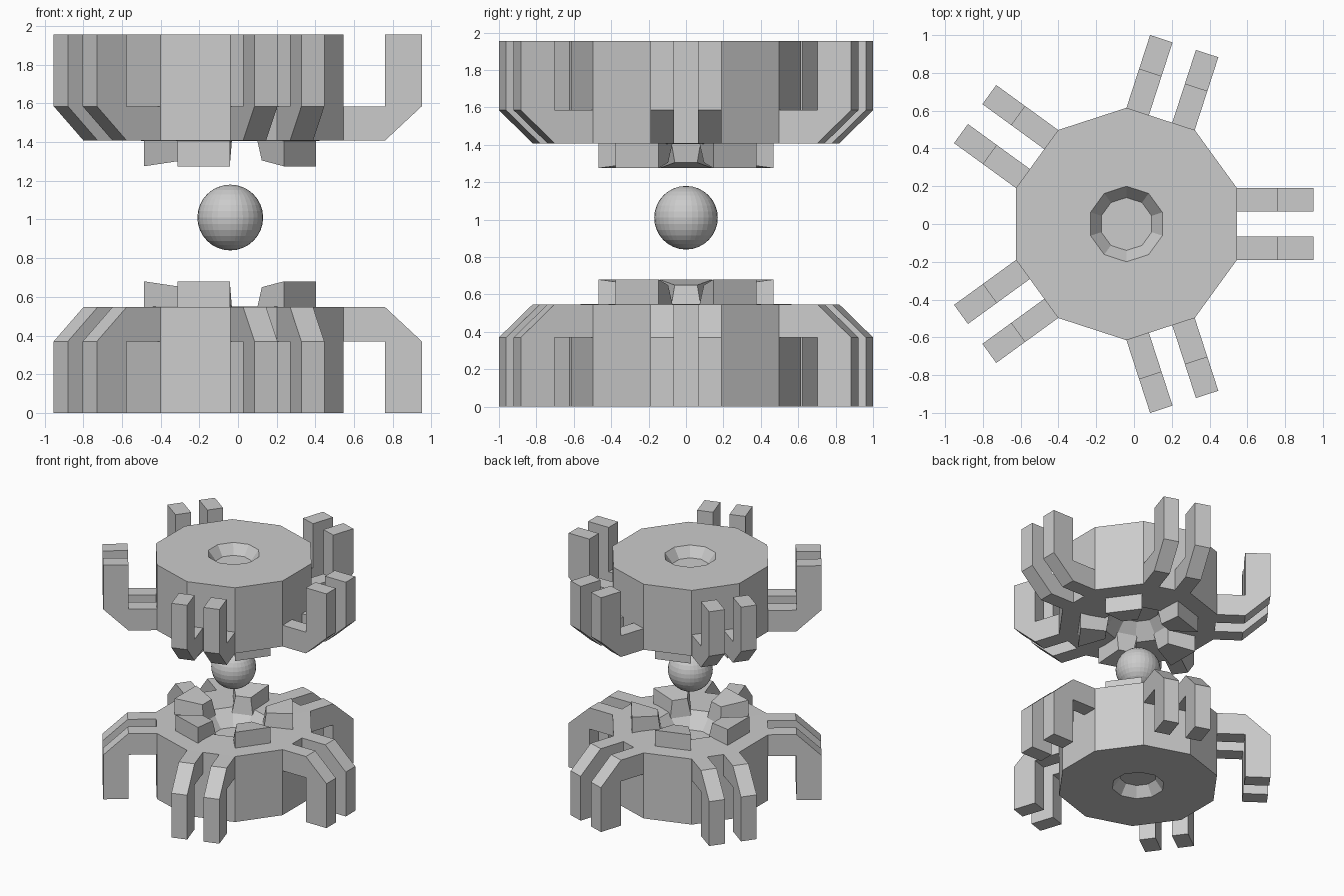
import bpy, bmesh
from math import sin, cos, radians
from mathutils import Vector, Matrix

old = bpy.data.objects.get("Cube")
if old:
    bpy.data.objects.remove(old, do_unlink=True)

CENTRE_X = -0.04
HEIGHT = 1.955

grey = bpy.data.materials.new("plain grey")
grey.use_nodes = True
grey.diffuse_color = (0.6, 0.6, 0.6, 1)
grey.node_tree.nodes["Principled BSDF"].inputs["Base Color"].default_value = (0.6, 0.6, 0.6, 1)


def make_object(name, bm, flip=False):
    """Turn a bmesh into an object, turned upside down for the upper half."""
    if flip:
        for v in bm.verts:
            v.co.z = HEIGHT - v.co.z
    bmesh.ops.recalc_face_normals(bm, faces=bm.faces)
    mesh = bpy.data.meshes.new(name)
    bm.to_mesh(mesh)
    bm.free()
    mesh.materials.append(grey)
    obj = bpy.data.objects.new(name, mesh)
    obj.location.x = CENTRE_X
    bpy.context.collection.objects.link(obj)
    return obj


def lathe(profile, sides, start):
    """Closed many-sided solid from (radius, z) rings, capped at both ends."""
    bm = bmesh.new()
    rings = []
    for r, z in profile:
        angles = [start + radians(360 / sides) * i for i in range(sides)]
        rings.append([bm.verts.new((r * cos(a), r * sin(a), z)) for a in angles])
    for low, high in zip(rings, rings[1:]):
        for i in range(sides):
            j = (i + 1) % sides
            bm.faces.new((low[i], low[j], high[j], high[i]))
    bm.faces.new(rings[0])
    bm.faces.new(rings[-1])
    return bm


def add_loft(bm, loop_a, loop_b, angle):
    """Solid between two matching loops, turned about the z axis."""
    turn = Matrix.Rotation(radians(angle), 3, "Z")
    a = [bm.verts.new(turn @ Vector(p)) for p in loop_a]
    b = [bm.verts.new(turn @ Vector(p)) for p in loop_b]
    bm.faces.new(a)
    bm.faces.new(b)
    for i in range(len(a)):
        j = (i + 1) % len(a)
        bm.faces.new((a[i], a[j], b[j], b[i]))


# Ten-sided drum with a shallow socket outside and a bowl facing the ball
DRUM = [(0.14, 0.08), (0.2, 0), (0.615, 0), (0.615, 0.547), (0.27, 0.55), (0.16, 0.43)]
# Side outline of one bent leg
LEG = [(0.56, 0.37), (0.8, 0.37), (0.8, 0), (0.99, 0), (0.99, 0.37), (0.8, 0.547), (0.56, 0.547)]
# Tapered tooth: radius, half width, z
TOOTH_OUTER = [(0.445, 0.142, 0.5), (0.445, 0.142, 0.68)]
TOOTH_INNER = [(0.222, 0.085, 0.5), (0.245, 0.06, 0.65)]


def cross_loop(ends):
    (r0, w0, z0), (r1, w1, z1) = ends
    return [(r0, -w0, z0), (r0, w0, z0), (r1, w1, z1), (r1, -w1, z1)]


for half, flip in (("lower", False), ("upper", True)):
    make_object(half + "_drum", lathe(DRUM, 10, radians(18)), flip)

    # Five pairs of legs
    legs = bmesh.new()
    for k in range(5):
        for side in (-1, 1):
            near, far = [[(r, side * w, z) for r, z in LEG] for w in (0.065, 0.19)]
            add_loft(legs, near, far, 72 * k)
    make_object(half + "_legs", legs, flip)

    # Five teeth around the bowl, between the leg pairs
    teeth = bmesh.new()
    for k in range(5):
        add_loft(teeth, cross_loop(TOOTH_OUTER), cross_loop(TOOTH_INNER), 36 + 72 * k)
    make_object(half + "_teeth", teeth, flip)

# Floating ball
ball = bmesh.new()
bmesh.ops.create_uvsphere(ball, u_segments=32, v_segments=16, radius=0.17)
make_object("ball", ball).location.z = 1.01
